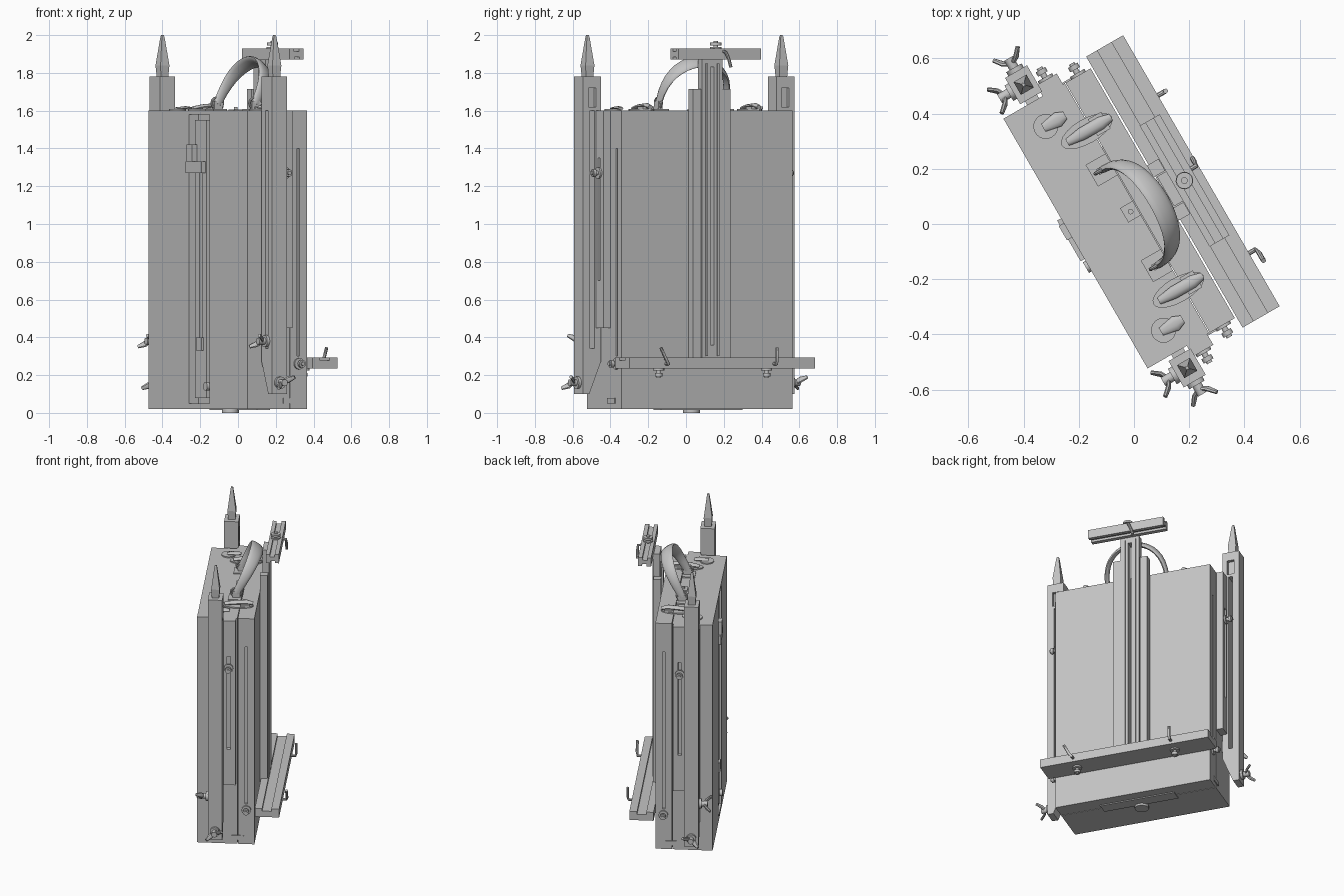
import bpy, bmesh, math
from mathutils import Matrix, Vector

old = bpy.data.objects.get("Cube")
if old:
    bpy.data.objects.remove(old, do_unlink=True)

# The case stands turned about z; parts are built in its own frame (u long, v deep, z up)
TURN = Matrix.Rotation(math.radians(-60), 4, 'Z')
AXES = {'u': Vector((1, 0, 0)), 'v': Vector((0, 1, 0)), 'z': Vector((0, 0, 1))}
MID = -0.045

grey = bpy.data.materials.new("plain_grey")
grey.use_nodes = True
grey.diffuse_color = (0.55, 0.55, 0.55, 1)
grey.node_tree.nodes["Principled BSDF"].inputs["Base Color"].default_value = (0.55, 0.55, 0.55, 1)


def finish(name, bm, smooth=False):
    bmesh.ops.recalc_face_normals(bm, faces=bm.faces)
    mesh = bpy.data.meshes.new(name)
    bm.to_mesh(mesh)
    bm.free()
    mesh.materials.append(grey)
    ob = bpy.data.objects.new(name, mesh)
    bpy.context.collection.objects.link(ob)
    ob.matrix_world = TURN
    if smooth:
        bpy.ops.object.select_all(action='DESELECT')
        ob.select_set(True)
        bpy.context.view_layer.objects.active = ob
        bpy.ops.object.shade_smooth_by_angle(angle=math.radians(40))
    return ob


def box(name, u, v, z):
    bm = bmesh.new()
    bmesh.ops.create_cube(bm, size=1)
    for p in bm.verts:
        p.co = Vector([(r[0] + r[1]) / 2 + c * (r[1] - r[0]) for r, c in zip((u, v, z), p.co)])
    return finish(name, bm)


def prism(name, place, points, a, b):
    """Extrude a profile from a to b; place(p, q, depth) gives the position."""
    bm = bmesh.new()
    ring = [[bm.verts.new(place(p, q, d)) for p, q in points] for d in (a, b)]
    bm.faces.new(ring[0])
    bm.faces.new(ring[1])
    for i in range(len(points)):
        j = (i + 1) % len(points)
        bm.faces.new((ring[0][i], ring[0][j], ring[1][j], ring[1][i]))
    return finish(name, bm)


def disc(name, centre, axis, r, length, sides=16):
    bm = bmesh.new()
    bmesh.ops.create_cone(bm, cap_ends=True, segments=sides, radius1=r, radius2=r, depth=length)
    bm.transform(Matrix.Translation(centre) @ AXES[axis].to_track_quat('Z', 'Y').to_matrix().to_4x4())
    return finish(name, bm, True)


def sweep(name, points, size, sides=8, flat=None):
    """Tube along points; flat = (direction, half width) makes it a strap."""
    bm, rings = bmesh.new(), []
    pts = [Vector(p) for p in points]
    for i, p in enumerate(pts):
        t = (pts[min(i + 1, len(pts) - 1)] - pts[max(i - 1, 0)]).normalized()
        side = Vector(flat[0]) if flat else (AXES['u'] if abs(t.x) < 0.8 else AXES['v'])
        side = (side - t * side.dot(t)).normalized()
        up = t.cross(side)
        wide = flat[1] * (0.55 + 0.45 * math.sin(math.pi * i / (len(pts) - 1))) if flat else size
        rings.append([bm.verts.new(p + side * wide * math.cos(k * math.tau / sides)
                                   + up * size * math.sin(k * math.tau / sides)) for k in range(sides)])
    for a, b in zip(rings, rings[1:]):
        for k in range(sides):
            n = (k + 1) % sides
            bm.faces.new((a[k], a[n], b[n], b[k]))
    bm.faces.new(rings[0])
    bm.faces.new(rings[-1])
    return finish(name, bm, True)


def cut(ob, cutter):
    mod = ob.modifiers.new("cut", 'BOOLEAN')
    mod.operation, mod.object, mod.solver = 'DIFFERENCE', cutter, 'EXACT'
    deps = bpy.context.evaluated_depsgraph_get()
    mesh = bpy.data.meshes.new_from_object(ob.evaluated_get(deps))
    ob.modifiers.clear()
    ob.data = mesh
    bpy.data.objects.remove(cutter, do_unlink=True)


def bolt(name, centre, axis, sign):
    """Washer, shaft and round nut."""
    d = AXES[axis] * sign
    c = Vector(centre)
    disc(name + "_washer", c + d * 0.005, axis, 0.03, 0.01)
    disc(name + "_shaft", c + d * 0.025, axis, 0.011, 0.05)
    disc(name + "_nut", c + d * 0.033, axis, 0.02, 0.018)


def wing_nut(name, centre, axis, sign):
    d, c = AXES[axis] * sign, Vector(centre)
    other = AXES['v' if axis == 'u' else 'u']
    disc(name + "_washer", c + d * 0.008, axis, 0.032, 0.016)
    disc(name + "_hub", c + d * 0.03, axis, 0.018, 0.05)
    for s, lift in ((1, 0.03), (-1, -0.03)):
        side = other * 0.05 * s + AXES['z'] * lift
        sweep(name + "_wing", [c + d * 0.03, c + d * 0.045 + side * 0.5, c + d * 0.075 + side], 0.008, 8,
              (side.cross(d), 0.018))


# Case: main body and lid with a fine seam between
body = box("case_body", (-0.567, 0.478), (-0.219, 0.038), (0.02, 1.6))
cut(body, box("leg_recess", (-0.14, 0.08), (-0.3, -0.16), (0.05, 1.58)))
lid = box("case_lid", (-0.567, 0.478), (0.041, 0.146), (0.02, 1.6))
for u in (-0.567, 0.478):
    cut(lid, box("lid_slot", (u - 0.015, u + 0.015), (0.085, 0.101), (0.3, 1.4)))
disc("bottom_foot", (MID, -0.02, 0.01), 'z', 0.045, 0.02)
box("bottom_plate", (-0.3, 0.2), (0.0, 0.08), (0.014, 0.02))

# Folded rear leg in the recess, with its clips
rear = box("rear_leg", (-0.09, 0.03), (-0.21, -0.165), (0.08, 1.55))
cut(rear, box("rear_leg_slot", (-0.045, -0.015), (-0.3, -0.1), (0.35, 1.3)))
box("rear_leg_clip", (-0.15, 0.02), (-0.235, -0.205), (1.27, 1.33))
box("rear_leg_hinge", (-0.13, -0.07), (-0.24, -0.205), (1.33, 1.42))
box("rear_leg_stop", (-0.06, 0.0), (-0.222, -0.205), (0.33, 0.4))
disc("rear_leg_pivot", (0.05, -0.2, 0.14), 'v', 0.022, 0.06)

# Side legs, slotted plates and fasteners at both ends
for side, end, s in (("left", 0.478, 1), ("right", -0.567, -1)):
    def at(out):
        return end + s * out

    def span(a, b):
        return tuple(sorted((at(a), at(b))))

    leg = prism(side + "_leg", lambda p, q, d: (at(p), d, q),
                [(0.015, 1.78), (0.125, 1.78), (0.125, 0.1), (0.085, 0.1), (0.015, 0.27)], -0.14, -0.048)
    cut(leg, box("leg_slot", span(0.055, 0.08), (-0.3, 0.1), (0.34, 1.6)))
    cut(leg, box("leg_notch", span(0.045, 0.09), (-0.07, 0.1), (1.62, 1.72)))

    # Pointed spike
    bm = bmesh.new()
    rings = []
    for half, z in ((0.022, 1.77), (0.024, 1.8), (0.027, 1.84), (0.008, 1.99), (0.005, 2.0)):
        rings.append([bm.verts.new((at(0.07) + a * half, -0.094 + b * half, z))
                      for a, b in ((-1, -1), (1, -1), (1, 1), (-1, 1))])
    for a, b in zip(rings, rings[1:]):
        for k in range(4):
            bm.faces.new((a[k], a[(k + 1) % 4], b[(k + 1) % 4], b[k]))
    bm.faces.new(rings[0])
    bm.faces.new(rings[-1])
    finish(side + "_spike", bm)

    plate = box(side + "_plate", span(0, 0.045), (-0.055, 0.03), (0.45, 1.6))
    cut(plate, box("plate_slot", span(0.02, 0.1), (-0.025, -0.003), (0.7, 1.35)))
    bolt(side + "_plate_bolt", (at(0.045), -0.014, 1.27), 'u', s)
    bolt(side + "_lid_bolt", (at(0), 0.095, 0.26), 'u', s)
    box(side + "_leg_pivot_block", span(0, 0.05), (-0.12, -0.07), (0.34, 0.42))
    wing_nut(side + "_leg_wing", (at(0.07), -0.14, 0.38), 'v', -1)
    wing_nut(side + "_foot_wing", (at(0.125), -0.094, 0.16), 'u', s)
    box(side + "_corner_plate", span(0, 0.006), (0.0, 0.08), (0.05, 0.08))

# Sliding mast
for s in (-1, 1):
    box("mast_rail", tuple(sorted((MID + s * 0.066, MID + s * 0.115))), (0.146, 0.195), (0.25, 1.715))
mast = box("mast_slider", (MID - 0.062, MID + 0.062), (0.158, 0.2), (0.26, 1.87))
cut(mast, box("mast_slot", (MID - 0.012, MID + 0.012), (0.1, 0.3), (0.36, 1.83)))
for s in (-1, 1):
    box("mast_groove_strip", (MID + s * 0.035 - 0.006, MID + s * 0.035 + 0.006), (0.2, 0.207), (0.3, 1.85))

# Stepped rails: lower tray and upper clamp
def channel(name, u, v0, v1, z0, z1):
    w, h = v1 - v0, z1 - z0
    return prism(name, lambda p, q, d: (d, v0 + p * w, z0 + q * h),
                 [(0, 0), (1, 0), (1, 1), (0.68, 1), (0.68, 0.7), (0.3, 0.7), (0.3, 1), (0, 1)], *u)


channel("lower_tray", (-0.612, 0.522), 0.153, 0.308, 0.235, 0.294)
clamp = channel("upper_clamp", (-0.298, 0.208), 0.196, 0.279, 1.87, 1.93)
cut(clamp, box("clamp_groove", (-0.4, 0.4), (0.225, 0.255), (1.8, 1.885)))
disc("clamp_washer", (MID, 0.237, 1.933), 'z', 0.032, 0.01)
disc("clamp_screw", (MID, 0.237, 1.945), 'z', 0.012, 0.05)
disc("clamp_nut", (MID, 0.237, 1.953), 'z', 0.03, 0.014)
sweep("clamp_hook", [(-0.07, 0.26, 1.915), (-0.07, 0.3, 1.91), (-0.085, 0.302, 1.88), (-0.1, 0.302, 1.83)], 0.009)
for u, lean in ((-0.36, 0.0), (0.3, 0.05)):
    bolt("tray_bolt", (u, 0.23, 0.235), 'z', -1)
    sweep("tray_hook", [(u, 0.29, 0.26), (u, 0.335, 0.26), (u + lean / 3, 0.34, 0.28), (u + lean, 0.34, 0.345)], 0.009)

# Carrying handle, leaning back over the lid
arc = []
for i in range(19):
    a = math.pi * i / 18
    lift = math.sin(a) ** 0.75
    arc.append((-0.028 - 0.2 * math.cos(a), 0.005 + 0.115 * lift, 1.635 + 0.225 * lift))
sweep("handle", arc, 0.014, 12, ((0, 0.75, -0.55), 0.046))
for u in (-0.228, 0.172):
    box("handle_plate", (u - 0.045, u + 0.045), (-0.045, 0.038), (1.6, 1.608))
    box("handle_loop", (u - 0.012, u + 0.012), (-0.02, 0.03), (1.608, 1.65))
    ring = [(u, 0.005 + 0.035 * math.cos(t * math.tau / 12), 1.64 + 0.03 * math.sin(t * math.tau / 12)) for t in range(13)]
    sweep("handle_ring", ring, 0.007, 8)

# Toggle latches, thumb rings and lock on the top
for u, ring_u in ((-0.377, -0.466), (0.287, 0.387)):
    outline = [(u + 0.045 * math.cos(k * math.tau / 20), 0.02 + 0.105 * math.sin(k * math.tau / 20)) for k in range(20)]
    prism("latch_base", lambda p, q, d: (p, q, d), outline, 1.6, 1.608)
    box("latch_hinge", (u - 0.035, u + 0.035), (0.045, 0.1), (1.608, 1.622))
    sweep("latch_lever", [(u, -0.06, 1.61), (u, 0.0, 1.622), (u, 0.08, 1.628), (u, 0.12, 1.618)], 0.012, 10,
          ((1, 0, 0), 0.025))
    disc("thumb_base", (ring_u, -0.1, 1.604), 'z', 0.045, 0.008, 24)
    sweep("thumb_lever", [(ring_u, -0.11, 1.61), (ring_u, -0.05, 1.616), (ring_u, -0.02, 1.612)], 0.008, 10,
          ((1, 0, 0), 0.028))
box("lock_plate", (MID - 0.03, MID + 0.03), (-0.015, 0.038), (1.6, 1.607))
disc("lock_pin", (MID, 0.012, 1.61), 'z', 0.01, 0.02)
